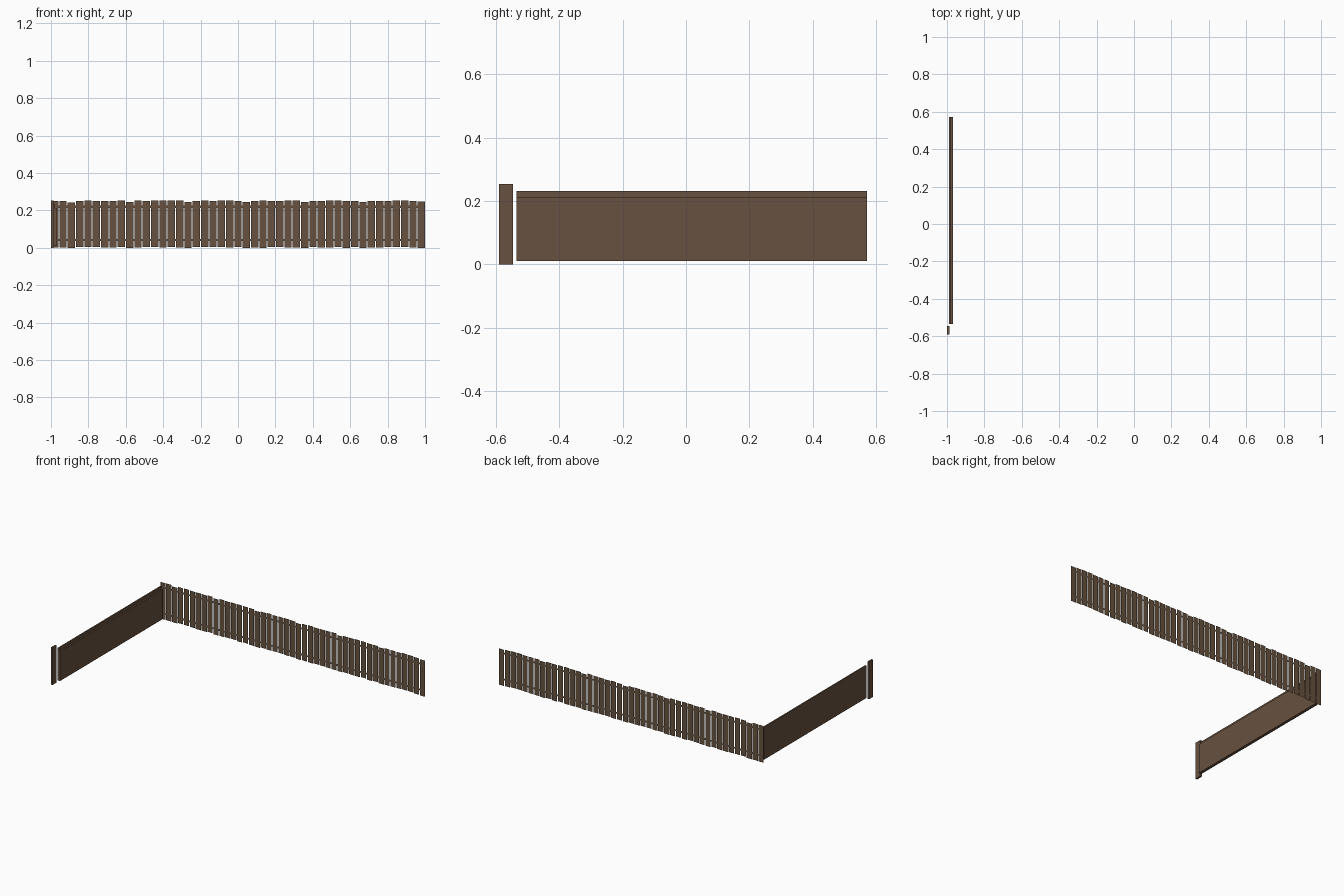
import bpy
import random

if "Cube" in bpy.data.objects:
    bpy.data.objects.remove(bpy.data.objects["Cube"])

random.seed(4)

wood = bpy.data.materials.new("brown wood")
wood.diffuse_color = (0.135, 0.083, 0.050, 1)
wood.use_nodes = True
wood.node_tree.nodes["Principled BSDF"].inputs["Base Color"].default_value = wood.diffuse_color


def make(name, verts, faces):
    me = bpy.data.meshes.new(name)
    me.from_pydata(verts, [], faces)
    me.materials.append(wood)
    ob = bpy.data.objects.new(name, me)
    bpy.context.collection.objects.link(ob)
    return ob


def box(name, x0, x1, y0, y1, z0, z1):
    v = [(x, y, z) for x in (x0, x1) for y in (y0, y1) for z in (z0, z1)]
    f = [(0, 1, 3, 2), (4, 6, 7, 5), (0, 4, 5, 1),
         (2, 3, 7, 6), (0, 2, 6, 4), (1, 5, 7, 3)]
    return make(name, v, f)


def sheet(name, x0, x1, y, z0, z1):
    v = [(x0, y, z0), (x1, y, z0), (x1, y, z1), (x0, y, z1)]
    return make(name, v, [(0, 1, 2, 3)])


# back run: thin flat pickets with slightly uneven heights
count, width = 45, 0.0395
pitch = (2 - width) / (count - 1)
for i in range(count):
    x = -1 + i * pitch
    low = i % 7 == 2
    top = (0.245 if low else 0.252) + random.uniform(-0.002, 0.002)
    bottom = 0.0 if low else random.uniform(0.0, 0.006)
    sheet(f"back_picket_{i + 1}", x, x + width, 0.59, bottom, top)

# back rails, on the inner side of the pickets
for name, z in (("back_lower_rail", 0.036), ("back_upper_rail", 0.214)):
    sheet(name, -0.98, 0.99, 0.586, z, z + 0.012)

# side run: solid board with a lower inner board making a small ledge
box("side_outer_board", -0.989, -0.979, -0.535, 0.571, 0.011, 0.232)
box("side_inner_board", -0.979, -0.969, -0.535, 0.571, 0.011, 0.213)

# single picket closing the front end of the side run
box("side_end_picket", -1.0, -0.987, -0.59, -0.546, 0.0, 0.254)
